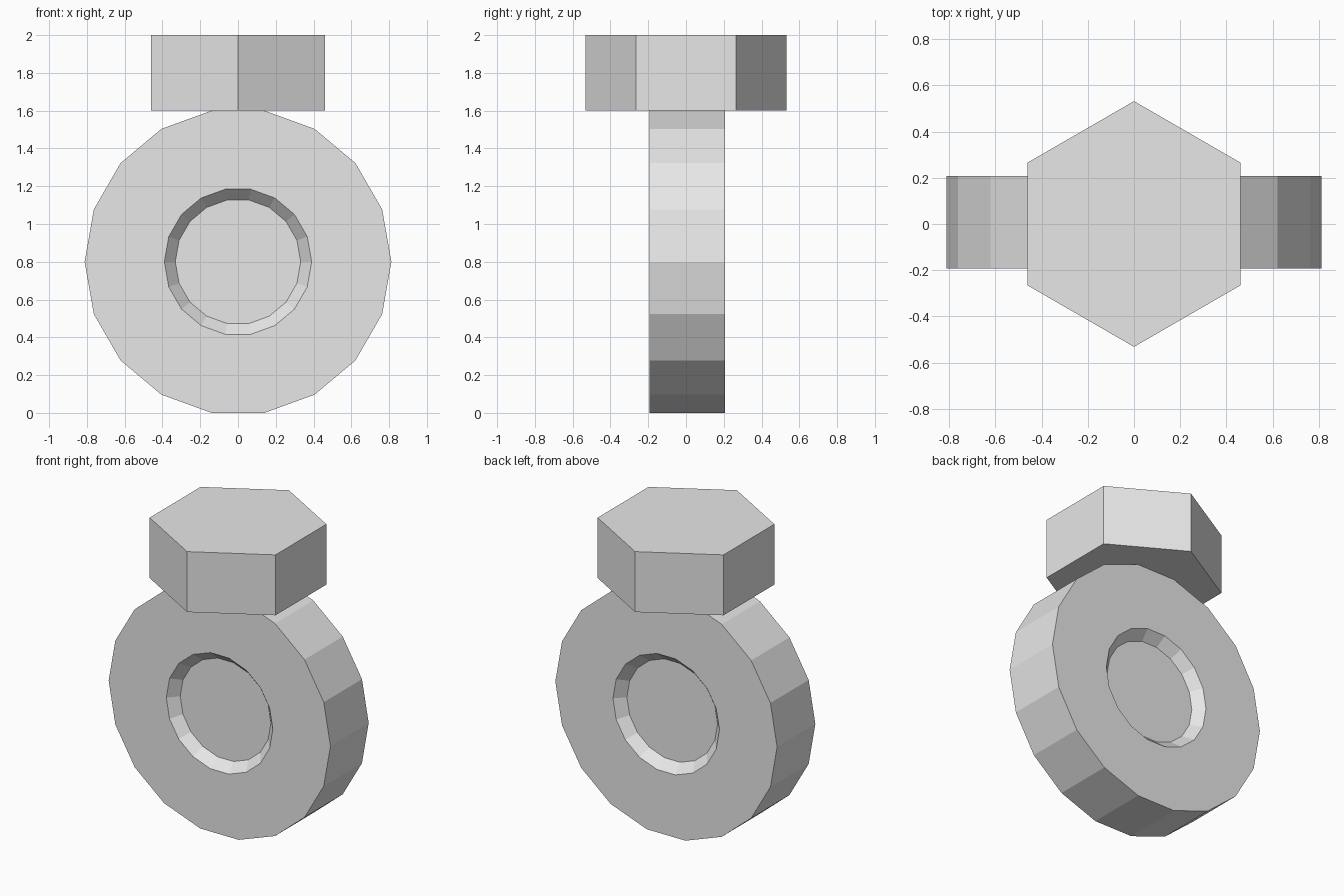
import bpy
import bmesh
from math import cos, sin, radians, pi

cube = bpy.data.objects.get("Cube")
if cube:
    bpy.data.objects.remove(cube, do_unlink=True)


def make_material(name, colour):
    mat = bpy.data.materials.new(name)
    mat.use_nodes = True
    mat.diffuse_color = colour
    mat.node_tree.nodes["Principled BSDF"].inputs["Base Color"].default_value = colour
    return mat


def make_lathe(name, profile, sides, start, axis, centre, mat):
    """Stack polygon rings from (radius, offset) pairs along an axis and cap both ends."""
    bm = bmesh.new()
    rings = []
    for radius, offset in profile:
        ring = []
        for i in range(sides):
            a = start + 2 * pi * i / sides
            u, v = radius * cos(a), radius * sin(a)
            ring.append(bm.verts.new((u, offset, v) if axis == "Y" else (u, v, offset)))
        rings.append(ring)
    for low, high in zip(rings, rings[1:]):
        for i in range(sides):
            j = (i + 1) % sides
            bm.faces.new((low[i], low[j], high[j], high[i]))
    bm.faces.new(rings[0])
    bm.faces.new(rings[-1])
    bmesh.ops.recalc_face_normals(bm, faces=bm.faces)
    mesh = bpy.data.meshes.new(name)
    bm.to_mesh(mesh)
    bm.free()
    mesh.materials.append(mat)
    obj = bpy.data.objects.new(name, mesh)
    obj.location = centre
    bpy.context.collection.objects.link(obj)
    return obj


grey = make_material("plain_grey", (0.8, 0.8, 0.8, 1))

# Round body with a sloped shallow recess in the front and back
half, depth = 0.2, 0.063
front = [(0.332, depth - half), (0.39, -half), (0.812, -half)]
back = [(r, -y) for r, y in reversed(front)]
make_lathe("ring_body", front + back, 18, 0, "Y", (0, 0.007, 0.8), grey)

# Hexagonal block on top
make_lathe("hex_head", [(0.532, 0), (0.532, 0.4)], 6, radians(30), "Z", (0, 0, 1.6), grey)
